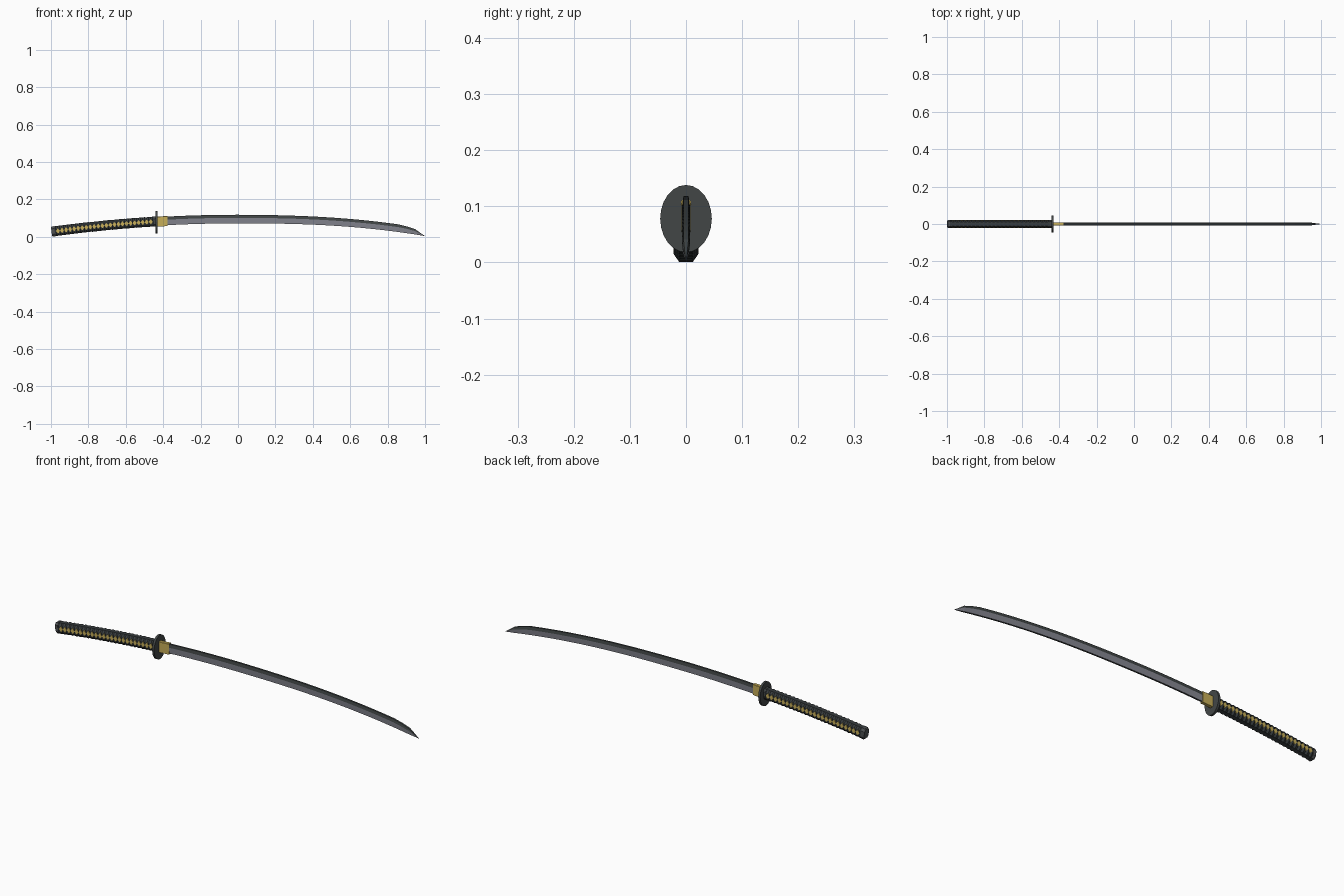
import bpy, bmesh, math

if "Cube" in bpy.data.objects:
    bpy.data.objects.remove(bpy.data.objects["Cube"])


def material(name, rgb):
    m = bpy.data.materials.new(name)
    m.diffuse_color = (*rgb, 1)
    m.use_nodes = True
    m.node_tree.nodes["Principled BSDF"].inputs["Base Color"].default_value = m.diffuse_color
    return m


STEEL = material("polished steel", (0.235, 0.24, 0.28))
DARK_STEEL = material("dark steel", (0.05, 0.058, 0.058))
IRON = material("blackened iron", (0.055, 0.062, 0.062))
WRAP = material("dark wrap", (0.038, 0.045, 0.048))
CAP = material("grey cap", (0.075, 0.08, 0.085))
GOLD = material("gold", (0.58, 0.43, 0.10))


def bend(x):
    """Drop of the curved sword below its highest point."""
    return 0.068 * (x * x if x < 0 else x ** 2.5)


def centre(x):
    return 0.095 - bend(x)


def slope(x):
    return (centre(x + 0.001) - centre(x - 0.001)) / 0.002


def make(name, bm, mats):
    bmesh.ops.recalc_face_normals(bm, faces=bm.faces)
    me = bpy.data.meshes.new(name)
    bm.to_mesh(me)
    bm.free()
    for m in mats:
        me.materials.append(m)
    ob = bpy.data.objects.new(name, me)
    bpy.context.collection.objects.link(ob)
    return ob


def loft(name, rings, mats, rule=None):
    """Join rings of points into a capped tube; rule(side index) picks the material."""
    bm = bmesh.new()
    rows = [[bm.verts.new(p) for p in r] for r in rings]
    n = len(rings[0])
    for a, b in zip(rows, rows[1:]):
        for i in range(n):
            j = (i + 1) % n
            f = bm.faces.new((a[i], a[j], b[j], b[i]))
            f.material_index = rule(i) if rule else 0
    bm.faces.new(rows[0])
    bm.faces.new(rows[-1])
    return make(name, bm, mats)


def grip_ring(x, w, h):
    """Eight-sided section, square to the curve of the sword."""
    pts = [(w, .55 * h), (.58 * w, h), (-.58 * w, h), (-w, .55 * h),
           (-w, -.55 * h), (-.58 * w, -h), (.58 * w, -h), (w, -.55 * h)]
    s = slope(x)
    return [(x - s * dz, y, centre(x) + dz) for y, dz in pts]


# Blade: blunt edge, near-flat bright sides, dark bevel and spine
def blade_ring(x, w):
    e = 0.072 - bend(x)
    return [(x, .0045, e), (x, -.0045, e), (x, -.007, e + .64 * w), (x, -.0045, e + w),
            (x, .0045, e + w), (x, .007, e + .64 * w)]


rings = []
for k in range(25):
    x = -0.43 + 1.29 * k / 24
    rings.append(blade_ring(x, 0.046 - 0.006 * max(x, 0)))
rings.append(blade_ring(0.905, 0.036))
rings.append(blade_ring(0.948, 0.028))
rings.append([(0.998, y * .0006, 0.0045 + z * .0004)
              for y, z in ((1, -1), (-1, -1), (-1, 0), (-1, 1), (1, 1), (1, 0))])
loft("blade", rings, [STEEL, DARK_STEEL], lambda i: 0 if i in (1, 5) else 1)

# Gold collar where the blade meets the guard
loft("blade_collar", [[(x, y, centre(x) + dz) for y, dz in
                       ((.008, -.028), (.0085, .024), (.007, .026),
                        (-.007, .026), (-.0085, .024), (-.008, -.028))]
                      for x in (-0.437, -0.376)], [GOLD])

# Oval guard
loft("guard", [[(x, .046 * math.cos(a), .078 + .060 * math.sin(a))
                for a in (math.tau * i / 24 for i in range(24))]
               for x in (-0.442, -0.431)], [IRON])

# Grip with ridged wrapping
TURNS, X0, X1 = 25, -0.984, -0.445
STEP = (X1 - X0) / TURNS
rings = []
for k in range(TURNS):
    x = X0 + k * STEP
    rings += [grip_ring(x, .0175, .0252), grip_ring(x + STEP * .5, .0222, .0268)]
rings.append(grip_ring(X1, .0175, .0252))
loft("grip", rings, [WRAP])

# Iron collar and end cap of the grip
loft("grip_collar", [grip_ring(x, .021, .027) for x in (-0.450, -0.440)], [IRON])
loft("end_cap", [grip_ring(-0.997, .018, .0235), grip_ring(-0.992, .021, .027),
                 grip_ring(-0.980, .021, .027)], [CAP])

# Gold diamonds showing between the turns of wrapping, on both sides
bm = bmesh.new()
for k in range(1, TURNS):
    x = X0 + k * STEP
    s = slope(x)
    for side in (-1, 1):
        loops = []
        for y in (.0165, .0223):
            loops.append([bm.verts.new((x + dx - s * dz, side * y, centre(x) + s * dx + dz))
                          for dx, dz in ((.0104, 0), (0, .0145), (-.0104, 0), (0, -.0145))])
        a, b = loops
        bm.faces.new(b)
        bm.faces.new(a)
        for i in range(4):
            j = (i + 1) % 4
            bm.faces.new((a[i], a[j], b[j], b[i]))
make("grip_diamonds", bm, [GOLD])
